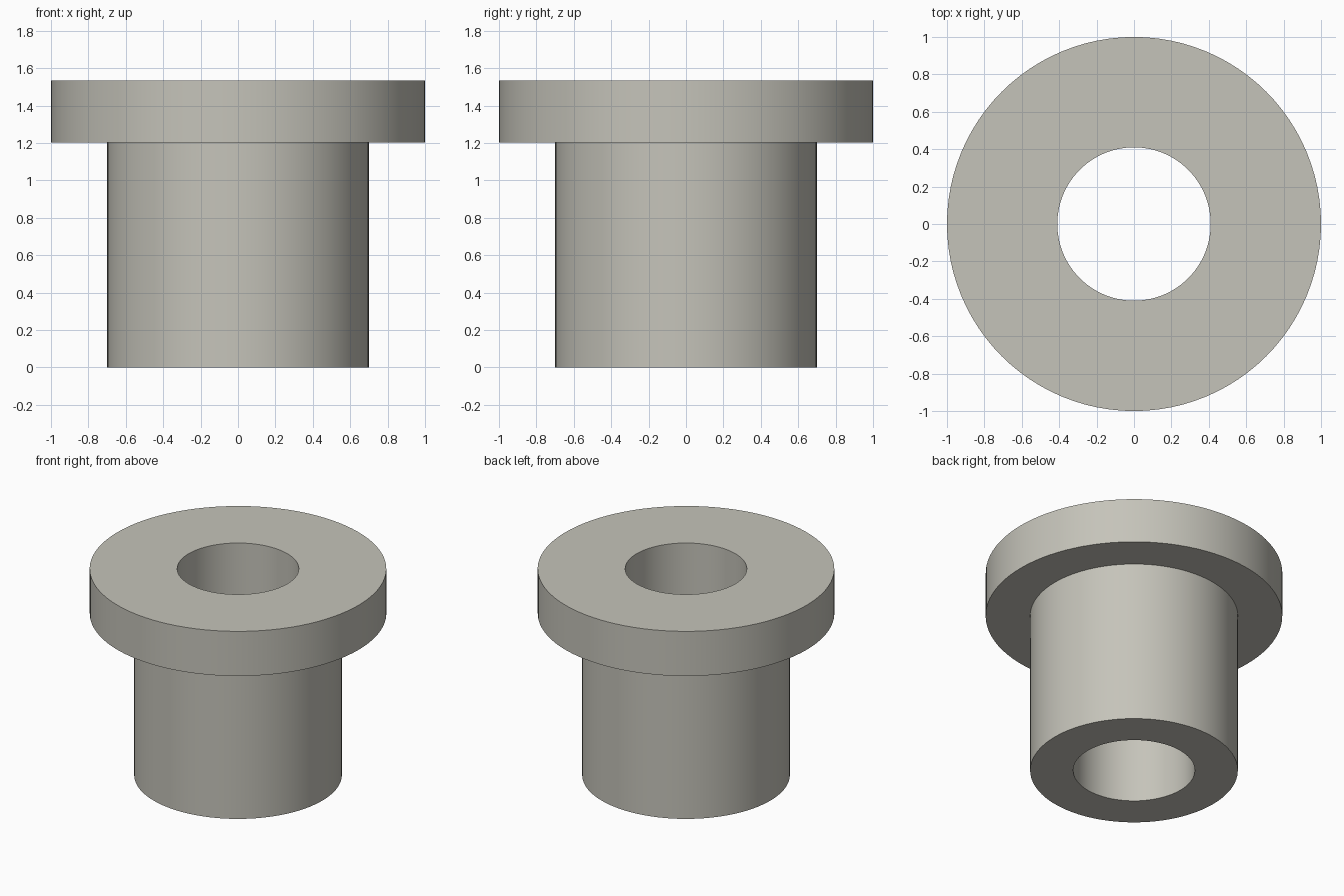
import bpy
import bmesh
from math import cos, sin, tau, radians

cube = bpy.data.objects.get("Cube")
if cube:
    bpy.data.objects.remove(cube, do_unlink=True)

SEGMENTS = 96
BORE, BODY, FLANGE = 0.41, 0.70, 1.0
SHOULDER, HEIGHT = 1.203, 1.535

# Warm grey metal
metal = bpy.data.materials.new("warm_grey_metal")
metal.use_nodes = True
colour = (0.56, 0.55, 0.49, 1)
metal.diffuse_color = colour
metal.node_tree.nodes["Principled BSDF"].inputs["Base Color"].default_value = colour


def lathe(name, profile, material):
    """Revolve a closed (radius, height) profile about z."""
    bm = bmesh.new()
    rings = [[bm.verts.new((r * cos(tau * i / SEGMENTS), r * sin(tau * i / SEGMENTS), z))
              for i in range(SEGMENTS)] for r, z in profile]
    for k, ring in enumerate(rings):
        after = rings[(k + 1) % len(rings)]
        for i in range(SEGMENTS):
            j = (i + 1) % SEGMENTS
            bm.faces.new((ring[i], ring[j], after[j], after[i]))
    bmesh.ops.recalc_face_normals(bm, faces=bm.faces)
    mesh = bpy.data.meshes.new(name)
    bm.to_mesh(mesh)
    bm.free()
    mesh.materials.append(material)
    obj = bpy.data.objects.new(name, mesh)
    bpy.context.collection.objects.link(obj)
    return obj


# Flanged sleeve with a through bore
bushing = lathe("flanged_bushing", [
    (BORE, 0), (BODY, 0), (BODY, SHOULDER),
    (FLANGE, SHOULDER), (FLANGE, HEIGHT), (BORE, HEIGHT),
], metal)

# Smooth walls, sharp rims
bpy.ops.object.select_all(action="DESELECT")
bushing.select_set(True)
bpy.context.view_layer.objects.active = bushing
bpy.ops.object.shade_smooth_by_angle(angle=radians(30))
